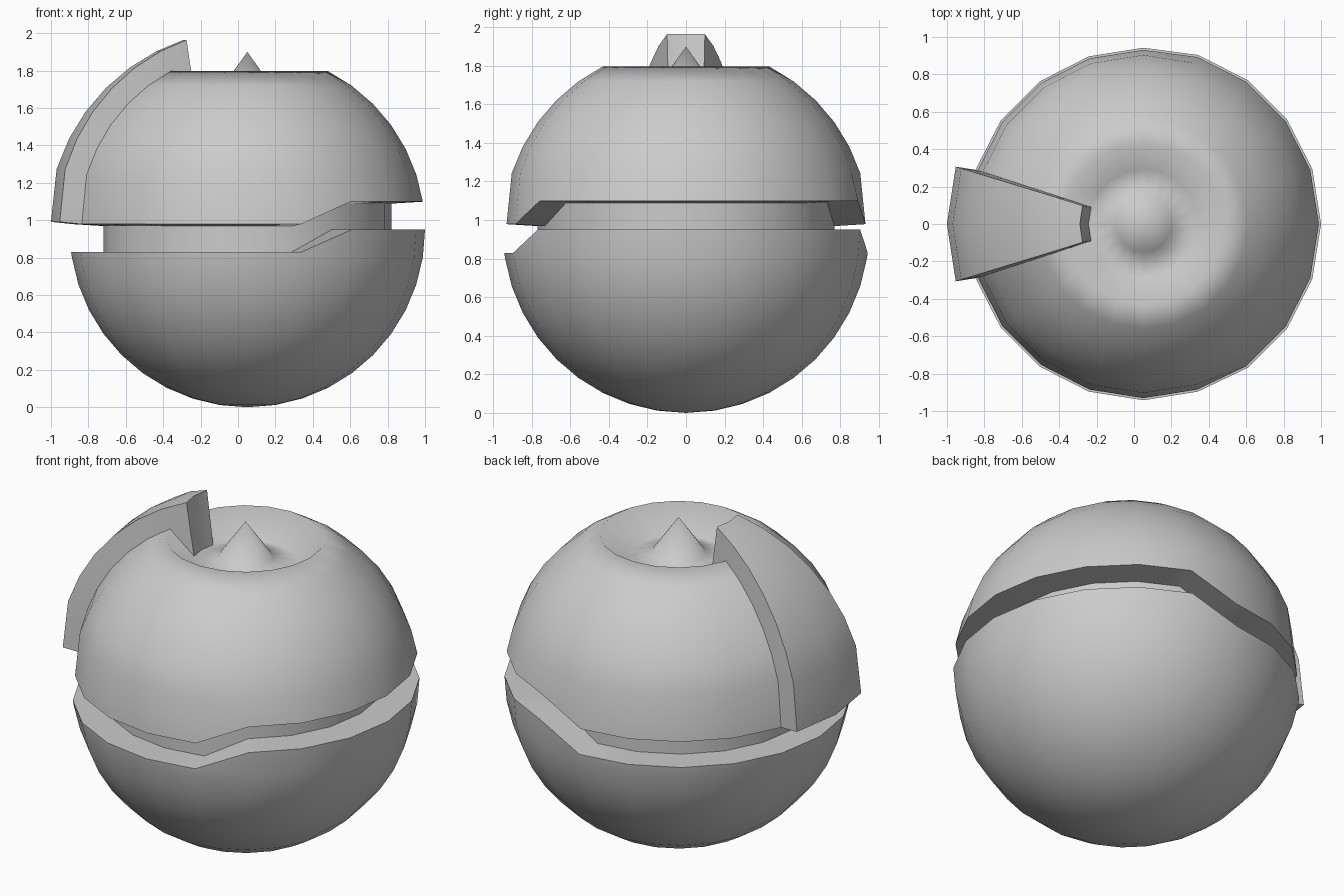
import bpy, bmesh, math
from mathutils import Vector

if "Cube" in bpy.data.objects:
    bpy.data.objects.remove(bpy.data.objects["Cube"])

R, N = 0.95, 20          # ball radius, segments (and rings of 9 degrees)
bm = bmesh.new()
bmesh.ops.create_uvsphere(bm, u_segments=N, v_segments=N, radius=R)


def polar(p):
    return math.degrees(math.acos(max(-1, min(1, p.z / p.length))))


def azimuth(p):
    return math.degrees(math.atan2(p.y, p.x))


def extrude(faces):
    """Extrude a face region, drop the old faces, return the new faces and verts."""
    geom = bmesh.ops.extrude_face_region(bm, geom=faces)["geom"]
    old = [f for f in faces if f.is_valid]
    if old:
        bmesh.ops.delete(bm, geom=old, context='FACES')
    bm.normal_update()
    return ([g for g in geom if isinstance(g, bmesh.types.BMFace)],
            [g for g in geom if isinstance(g, bmesh.types.BMVert)])


# Pick out the rings and face regions while the ball is still regular
ring = {v: round(polar(v.co) / 9) for v in bm.verts}
crater = [(v, k) for v, k in ring.items() if k <= 2]
smooth_zone = {v for v, k in ring.items() if k <= 3}
groove_faces, strip_faces = [], []
for f in bm.faces:
    rows = {ring[v] for v in f.verts}
    if rows == {9, 10}:
        groove_faces.append(f)
    elif min(rows) >= 2 and max(rows) <= 9 and abs(azimuth(f.calc_center_median())) > 162:
        strip_faces.append(f)

# Stepped groove line: most of the far side sits lower
for v, k in ring.items():
    if k in (9, 10) and not -55 < azimuth(v.co) < 73:
        v.co = Vector((v.co.x * 0.992, v.co.y * 0.992, v.co.z - 0.12))
bm.normal_update()

# Raised wedge strip over the left side
new_faces, new_verts = extrude(strip_faces)
face_set = set(new_faces)
moves = []
for v in new_verts:
    n = sum((f.normal for f in v.link_faces if f in face_set), Vector())
    moves.append((v, n.normalized() * 0.12))
for v, d in moves:
    v.co += d

# Groove sunk in around the middle
_, new_verts = extrude(groove_faces)
for v in new_verts:
    s = 0.77 / math.hypot(v.co.x, v.co.y)
    v.co.x *= s
    v.co.y *= s
    if v.co.z > 0.08 or (v.co.z > -0.05 and not -55 < azimuth(v.co) < 73):
        v.co.z -= 0.01

# Crater on top with a pointed cone in the middle
for v, k in crater:
    v.co.z = (1.90, 1.69, 1.65)[k] - R

# Smooth shading with sharp edges on the strip and groove
bmesh.ops.recalc_face_normals(bm, faces=bm.faces)
for f in bm.faces:
    f.smooth = True
for e in bm.edges:
    m = (e.verts[0].co + e.verts[1].co) / 2
    soft = all(v in smooth_zone for v in e.verts) and (abs(m.y) > 0.12 or m.x > -0.2)
    if not soft and e.calc_face_angle(0) > math.radians(35):
        e.smooth = False

bmesh.ops.translate(bm, verts=bm.verts, vec=(0.05, 0, R))
mesh = bpy.data.meshes.new("grooved_ball")
bm.to_mesh(mesh)
bm.free()
bpy.context.collection.objects.link(bpy.data.objects.new("grooved_ball", mesh))
